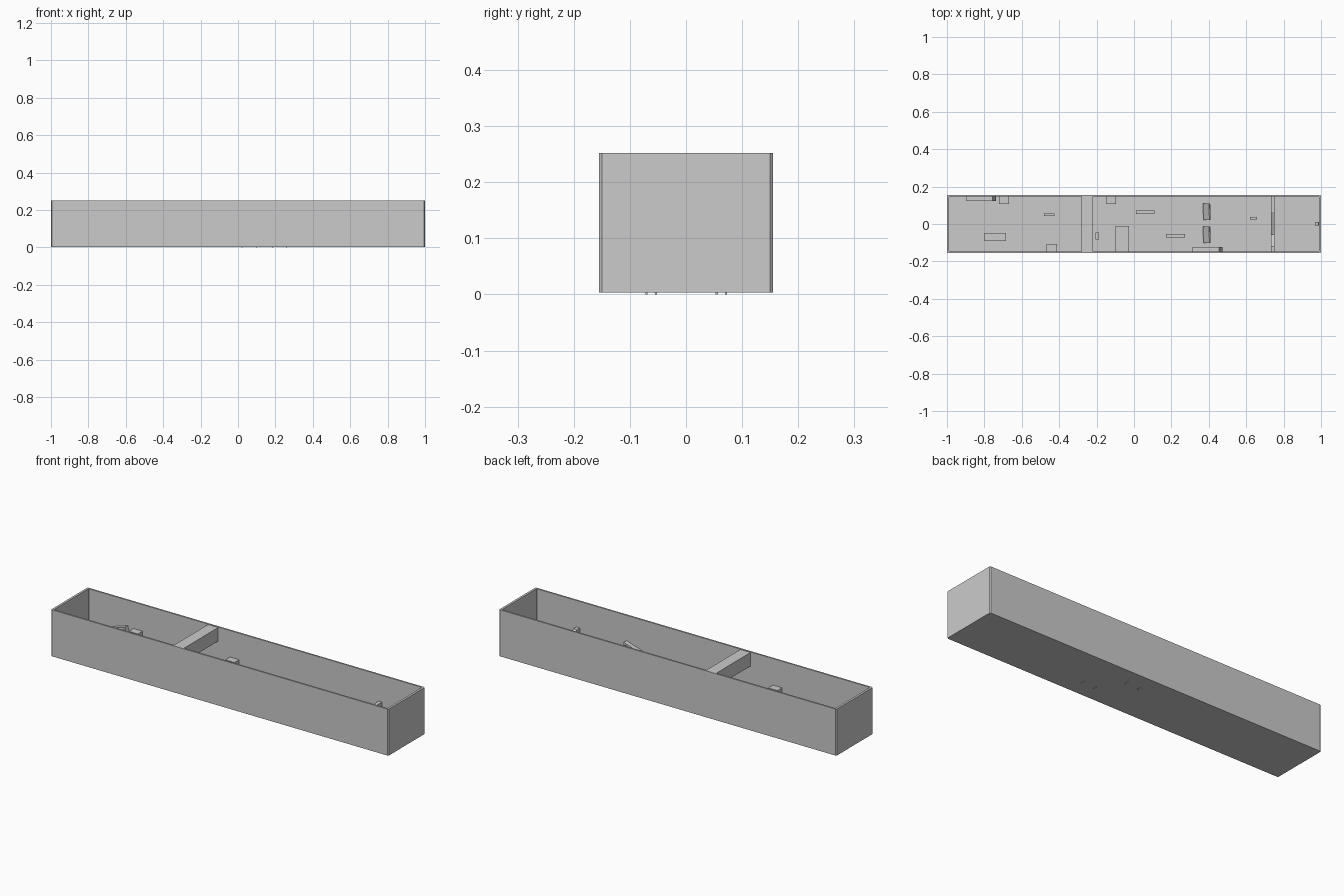
import bpy, bmesh, math
from mathutils import Matrix

if "Cube" in bpy.data.objects:
    bpy.data.objects.remove(bpy.data.objects["Cube"])


def finish(name, bm):
    bmesh.ops.recalc_face_normals(bm, faces=bm.faces)
    me = bpy.data.meshes.new(name)
    bm.to_mesh(me)
    bm.free()
    ob = bpy.data.objects.new(name, me)
    bpy.context.collection.objects.link(ob)
    return ob


def add_box(bm, x, y, z, taper=1.0):
    """Add a box from (min, max) ranges; taper scales the top."""
    lo, hi = zip(x, y, z)
    size = [b - a for a, b in zip(lo, hi)]
    mid = [(a + b) / 2 for a, b in zip(lo, hi)]
    vs = bmesh.ops.create_cube(bm, size=1)["verts"]
    for v in vs:
        k = taper if v.co.z > 0 else 1
        v.co = (mid[0] + v.co.x * size[0] * k, mid[1] + v.co.y * size[1] * k,
                mid[2] + v.co.z * size[2])
    return vs


def box(name, x, y, z, taper=1.0):
    bm = bmesh.new()
    add_box(bm, x, y, z, taper)
    return finish(name, bm)


BASE, FLOOR, TOP = 0.003, 0.008, 0.252
IN_X, IN_Y = 0.988, 0.146

# Open-topped shell: chamfered rings lofted up the outside, down the inside
bm = bmesh.new()
rings = []
for hx, hy, c, z in ((1, 0.155, 0.005, BASE), (1, 0.155, 0.005, TOP),
                     (IN_X, IN_Y, 0.001, TOP), (IN_X, IN_Y, 0.001, FLOOR)):
    pts = [(hx, hy - c), (hx - c, hy), (c - hx, hy), (-hx, hy - c),
           (-hx, c - hy), (c - hx, -hy), (hx - c, -hy), (hx, c - hy)]
    rings.append([bm.verts.new((px, py, z)) for px, py in pts])
for a, b in zip(rings, rings[1:]):
    for i in range(8):
        j = (i + 1) % 8
        bm.faces.new((a[i], a[j], b[j], b[i]))
bm.faces.new(rings[0])
bm.faces.new(rings[-1])
finish("corridor_shell", bm)

# Overhead beam and raised floor at the far end
box("overhead_beam", (-0.28, -0.22), (-IN_Y, IN_Y), (0.176, 0.249))
box("raised_floor", (0.54, IN_X), (-IN_Y, IN_Y), (FLOOR, 0.016))

# Low partition with a broken, V-shaped top
bm = bmesh.new()
profile = [(-IN_Y, FLOOR), (IN_Y, FLOOR), (IN_Y, 0.11), (0.065, 0.11),
           (-0.055, 0.06), (-0.12, 0.11), (-IN_Y, 0.11)]
face = bm.faces.new([bm.verts.new((0.732, y, z)) for y, z in profile])
ext = bmesh.ops.extrude_face_region(bm, geom=[face])
bmesh.ops.translate(bm, vec=(0.02, 0, 0),
                    verts=[v for v in ext["geom"] if isinstance(v, bmesh.types.BMVert)])
finish("broken_partition", bm)

# Wall cabinets
for i, (x, side) in enumerate(((-0.695, 1), (-0.44, -1), (-0.123, 1))):
    ys = sorted((side * 0.107, side * IN_Y))
    box(f"wall_cabinet_{i + 1}", (x - 0.027, x + 0.027), ys, (FLOOR, 0.11))


# Crooked wall frames with a recessed panel
def wall_frame(name, x, side):
    bm = bmesh.new()
    w, h, t = 0.075, 0.03, 0.01
    for xs, zs in (((-w, w), (h - t, h)), ((-w, w), (-h, t - h)),
                   ((-w, t - w), (t - h, h - t)), ((w - t, w), (t - h, h - t))):
        add_box(bm, xs, (-0.012, 0.012), zs)
    add_box(bm, (t - w, w - t), (-0.003, 0.012) if side > 0 else (-0.012, 0.003),
            (t - h, h - t))
    bmesh.ops.transform(bm, verts=bm.verts,
                        matrix=Matrix.Translation((x, side * 0.134, 0.065))
                        @ Matrix.Rotation(math.radians(-18), 4, 'Y'))
    finish(name, bm)


wall_frame("crooked_frame_left", -0.818, 1)
wall_frame("crooked_frame_right", 0.393, -1)


# Narrow benches whose splayed feet reach just below the floor
def bench(name, x, y):
    bm = bmesh.new()
    add_box(bm, (x - 0.05, x + 0.05), (y - 0.009, y + 0.009), (0.03, 0.036))
    for sx in (-1, 1):
        for sy in (-1, 1):
            vs = add_box(bm, (-0.003, 0.003), (-0.002, 0.002), (0, 0.031))
            for v in vs:
                splay = 0.0085 if v.co.z < 0.01 else 0.006
                v.co.x += x + sx * 0.038
                v.co.y += y + sy * splay
    finish(name, bm)


bench("bench_back", 0.06, 0.063)
bench("bench_front", 0.222, -0.062)

# Pair of leaning panels on low plinths
for i, y in enumerate((0.065, -0.057)):
    box(f"panel_plinth_{i + 1}", (0.37, 0.408), (y - 0.04, y + 0.04), (FLOOR, 0.02))
    bm = bmesh.new()
    add_box(bm, (-0.004, 0.004), (-0.044, 0.044), (-0.03, 0.03))
    bmesh.ops.transform(bm, verts=bm.verts,
                        matrix=Matrix.Translation((0.389, y, 0.044))
                        @ Matrix.Rotation(math.radians(32), 4, 'Y')
                        @ Matrix.Rotation(math.radians(3), 4, 'Z'))
    finish(f"leaning_panel_{i + 1}", bm)

# Loose blocks on the floor
box("low_table", (-0.80, -0.685), (-0.09, -0.048), (FLOOR, 0.045))
box("floor_slab", (-0.10, -0.027), (-IN_Y, -0.01), (FLOOR, 0.03))
box("small_plank", (-0.48, -0.425), (0.042, 0.055), (FLOOR, 0.025))
box("doorway_block", (-0.205, -0.187), (-0.083, -0.045), (FLOOR, 0.035))
box("loose_brick", (0.62, 0.657), (0.024, 0.038), (0.016, 0.03))
box("end_wall_knob", (0.968, IN_X), (-0.008, 0.012), (0.07, 0.09), 0.9)
